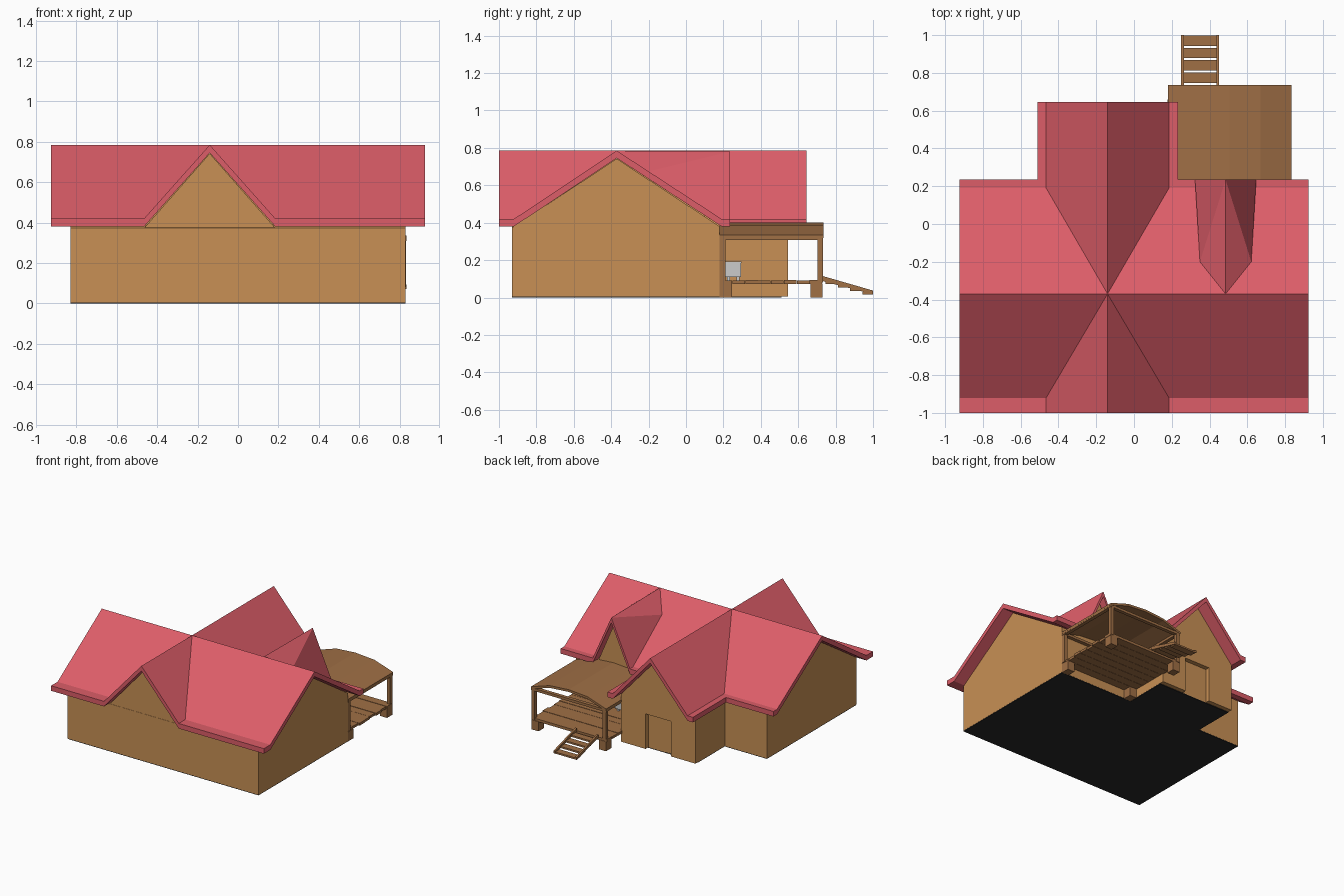
import bpy, bmesh, math, random
from mathutils import Vector, Matrix

if "Cube" in bpy.data.objects:
    bpy.data.objects.remove(bpy.data.objects["Cube"])

random.seed(4)


def mat(name, c):
    m = bpy.data.materials.new(name)
    m.diffuse_color = (*c, 1)
    m.use_nodes = True
    m.node_tree.nodes["Principled BSDF"].inputs["Base Color"].default_value = m.diffuse_color
    return m


ROOF = mat("roof_red", (0.72, 0.11, 0.14))
WALL = mat("wall_tan", (0.58, 0.28, 0.09))
WOOD = mat("wood_brown", (0.35, 0.16, 0.06))
DARK = mat("dark_base", (0.02, 0.02, 0.02))


def make(name, verts, faces, m=None):
    me = bpy.data.meshes.new(name)
    me.from_pydata(verts, [], faces)
    bm = bmesh.new()
    bm.from_mesh(me)
    bmesh.ops.recalc_face_normals(bm, faces=bm.faces[:])
    bm.to_mesh(me)
    bm.free()
    ob = bpy.data.objects.new(name, me)
    bpy.context.collection.objects.link(ob)
    if m:
        me.materials.append(m)
    return ob


def prism(name, profile, axis, a, b, m):
    """Extrude a closed profile along x (profile is y,z) or y (profile is x,z)."""
    put = (lambda p, t: (t, p[0], p[1])) if axis == 'x' else (lambda p, t: (p[0], t, p[1]))
    n = len(profile)
    verts = [put(p, t) for t in (a, b) for p in profile]
    faces = [list(range(n)), list(range(n, 2 * n))]
    faces += [(i, (i + 1) % n, n + (i + 1) % n, n + i) for i in range(n)]
    return make(name, verts, faces, m)


def box(name, x0, x1, y0, y1, z0, z1, m=None):
    return prism(name, [(x0, z0), (x1, z0), (x1, z1), (x0, z1)], 'y', y0, y1, m)


def thick_sheet(name, polys, t, m):
    """Sheet of polygons sharing corners, thickened straight down by t."""
    verts, faces = [], []
    for poly in polys:
        for p in poly:
            if p not in verts:
                verts.append(p)
        faces.append([verts.index(p) for p in poly])
    n = len(verts)
    count = {}
    for f in faces:
        for a, b in zip(f, f[1:] + f[:1]):
            count.setdefault(frozenset((a, b)), []).append((a, b))
    sides = [(e[0][0], e[0][1], e[0][1] + n, e[0][0] + n) for e in count.values() if len(e) == 1]
    low = [[i + n for i in f] for f in faces]
    verts += [(x, y, z - t) for x, y, z in verts]
    return make(name, verts, faces + low + sides, m)


# Main roof: cross gables, flat eaves and the rear dormer as one folded sheet
T, E = 0.785, 0.42                      # ridge and eave heights
C = (-0.14, -0.37, T)                   # where the ridges cross
CF, CB = (-0.14, -1.0, T), (-0.14, 0.645, T)
ML, MR = (-0.925, -0.37, T), (0.925, -0.37, T)
D0, D1 = (0.485, -0.37, T), (0.485, 0.235, 0.78)
polys = []
for s, ridge in ((-1, ML), (1, MR)):
    vx = -0.14 + s * 0.325              # valley foot
    ox = -0.14 + s * 0.372              # outer edge of rear wing eave
    X = s * 0.925
    F, Fo = (vx, -0.92, E), (vx, -1.0, E)
    P, Q, Pb, Qb = (vx, 0.19, E), (ox, 0.235, E), (vx, 0.645, E), (ox, 0.645, E)
    R, Ro = (X, 0.19, E), (X, 0.235, E)
    polys += [[F, (X, -0.92, E), (X, -1.0, E), Fo], [C, F, Fo, CF],
              [P, C, CB, Pb], [P, Pb, Qb, Q]]
    front = [F, (X, -0.92, E), ridge, C]
    if s < 0:
        polys += [front, [P, R, ridge, C], [P, Q, Ro, R]]
    else:
        front.insert(3, D0)
        polys.append(front)
        B = [(0.485 + k * 0.136, -0.2, 0.674) for k in (-1, 1)]
        G = [(0.485 + k * 0.158, 0.19, E) for k in (-1, 1)]
        Go = [(0.485 + k * 0.162, 0.235, E) for k in (-1, 1)]
        polys += [[P, G[0], B[0], D0, C], [P, G[0], Go[0], Q],
                  [G[1], R, MR, D0, B[1]], [G[1], R, Ro, Go[1]]]
        for k in (0, 1):
            polys += [[D0, B[k], D1], [B[k], G[k], Go[k], D1]]
thick_sheet("main_roof", polys, 0.04, ROOF)

# House walls
prism("house_walls", [(-0.93, 0.005), (-0.93, 0.374), (-0.37, 0.742), (0.18, 0.38), (0.18, 0.005)],
      'x', -0.83, 0.83, WALL)
prism("front_gable_wall", [(-0.463, 0.375), (-0.14, 0.742), (0.183, 0.375)], 'y', -0.93, -0.37, WALL)
wing = prism("rear_wing_walls", [(-0.463, 0.005), (-0.463, 0.379), (-0.14, 0.742), (0.183, 0.379),
                                 (0.183, 0.005)], 'y', -0.37, 0.545, WALL)
prism("dormer_wall", [(0.33, 0.375), (0.485, 0.735), (0.64, 0.375)], 'y', 0.1, 0.18, WALL)

# Shallow doorway in the rear wing
cut = box("doorway_cutter", -0.25, -0.03, 0.51, 0.6, -0.05, 0.28)
cut.hide_render = True
cut.hide_viewport = True
cut.display_type = 'WIRE'
mod = wing.modifiers.new("doorway", 'BOOLEAN')
mod.object = cut
mod.operation = 'DIFFERENCE'
mod.solver = 'EXACT'

# Dark underside
box("house_base", -0.829, 0.829, -0.929, 0.179, 0.0, 0.01, DARK)
box("wing_base", -0.462, 0.182, 0.17, 0.51, 0.0, 0.01, DARK)

# Porch roof: low arch of flat facets on a beam frame
arch = [(0.18, 0.335), (0.34, 0.388), (0.505, 0.40), (0.67, 0.388), (0.835, 0.335)]
thick_sheet("porch_roof", [[(a[0], 0.18, a[1]), (b[0], 0.18, b[1]), (b[0], 0.735, b[1]), (a[0], 0.735, a[1])]
                           for a, b in zip(arch, arch[1:])], 0.018, WOOD)
for i, y in enumerate((0.18, 0.705)):
    box(f"porch_cross_beam_{i}", 0.18, 0.832, y, y + 0.028, 0.308, 0.328, WOOD)
for i, x in enumerate((0.182, 0.806)):
    box(f"porch_side_beam_{i}", x, x + 0.028, 0.18, 0.733, 0.308, 0.33, WOOD)

# Porch posts and feet
for i, (x, y) in enumerate([(x, y) for x in (0.185, 0.803) for y in (0.18, 0.702)]):
    box(f"porch_post_{i}", x, x + 0.028, y, y + 0.03, 0.08, 0.315, WOOD)
    fx, fy = (0.184 if i < 2 else 0.77), (0.18 if i % 2 == 0 else 0.665)
    box(f"porch_foot_{i}", fx, fx + 0.06, fy, fy + 0.066, 0.0, 0.075, WOOD)

# Porch deck planks with uneven ends
n, w = 8, 0.55 / 8
for i in range(n):
    y = 0.18 + i * w
    box(f"deck_plank_{i}", 0.185 - random.random() * 0.01, 0.822 + random.random() * 0.015,
        y, y + w - 0.002, 0.072, 0.09 + random.random() * 0.003, WOOD)

# Steps: two sloping rails with flat treads
for i, x in enumerate((0.25, 0.437)):
    prism(f"step_rail_{i}", [(0.73, 0.115), (1.0, 0.037), (1.0, 0.017), (0.73, 0.088)], 'x', x, x + 0.014, WOOD)
for i in range(4):
    y = 0.747 + i * 0.0655
    z = 0.073 - i * 0.019
    box(f"step_tread_{i}", 0.258, 0.443, y, y + 0.055, z, z + 0.013, WOOD)

# Grey stove on the porch
box("stove_body", 0.30, 0.41, 0.21, 0.295, 0.11, 0.185)
box("stove_lid", 0.295, 0.415, 0.205, 0.298, 0.185, 0.192)
for i, (x, y) in enumerate([(x, y) for x in (0.31, 0.385) for y in (0.22, 0.27)]):
    box(f"stove_leg_{i}", x, x + 0.015, y, y + 0.015, 0.09, 0.112)
